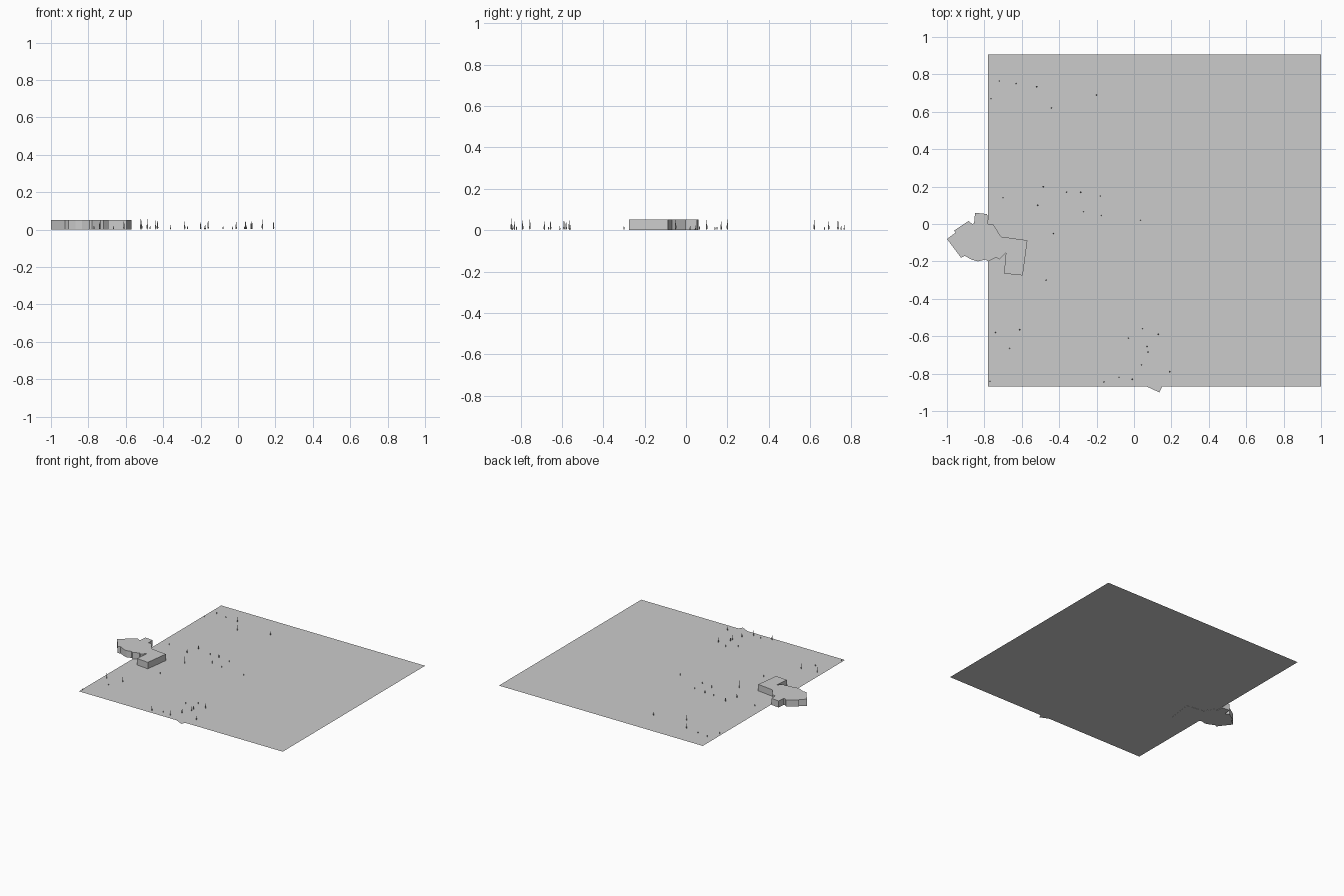
import bpy, bmesh
from math import cos, sin, tau

if "Cube" in bpy.data.objects:
    bpy.data.objects.remove(bpy.data.objects["Cube"])


def make_object(name, bm):
    bmesh.ops.recalc_face_normals(bm, faces=bm.faces)
    mesh = bpy.data.meshes.new(name)
    bm.to_mesh(mesh)
    bm.free()
    ob = bpy.data.objects.new(name, mesh)
    bpy.context.collection.objects.link(ob)
    return ob


def prism(name, outline, z0, height=0.0):
    """Flat polygon, extruded upward when a height is given."""
    bm = bmesh.new()
    face = bm.faces.new([bm.verts.new((x, y, z0)) for x, y in outline])
    if height:
        ext = bmesh.ops.extrude_face_region(bm, geom=[face], use_keep_orig=True)
        for v in ext["geom"]:
            if isinstance(v, bmesh.types.BMVert):
                v.co.z += height
    return make_object(name, bm)


# Thin ground sheet
ground = prism("ground_sheet", [(-0.78, -0.87), (1.0, -0.87),
                                (1.0, 0.905), (-0.78, 0.905)], 0.001)
ground.data.flip_normals() if ground.data.polygons[0].normal.z < 0 else None

# Small flat patch peeking out past the front edge
prism("front_patch", [(0.07, -0.87), (0.135, -0.9), (0.15, -0.87)], 0.001)

# Raised building block with irregular footprint
prism("building_block", [
    (-1.0, -0.08), (-0.955, -0.047), (-0.962, -0.035), (-0.885, 0.016),
    (-0.865, 0.0), (-0.855, 0.003), (-0.85, 0.06), (-0.785, 0.053),
    (-0.78, 0.0), (-0.755, 0.0), (-0.71, -0.068), (-0.57, -0.087),
    (-0.595, -0.275), (-0.695, -0.265), (-0.685, -0.155), (-0.72, -0.19),
    (-0.735, -0.178), (-0.78, -0.2), (-0.795, -0.19), (-0.835, -0.2),
    (-0.87, -0.19), (-0.905, -0.17), (-0.925, -0.18)], 0.0, 0.052)

# Slender tree spikes: tall and short groups
tall = [(-0.52, 0.735), (-0.44, 0.62), (-0.2, 0.69), (-0.485, 0.2),
        (-0.515, 0.1), (-0.285, 0.17), (-0.43, -0.05), (-0.61, -0.565),
        (-0.74, -0.58), (0.13, -0.59), (0.07, -0.655), (0.075, -0.685),
        (0.04, -0.755), (0.19, -0.79), (-0.01, -0.83), (-0.16, -0.845)]
short = [(-0.72, 0.765), (-0.63, 0.75), (-0.765, 0.67), (-0.27, 0.065),
         (-0.175, 0.045), (-0.665, -0.665), (-0.77, -0.84), (0.035, 0.02),
         (-0.18, 0.15), (-0.36, 0.17), (-0.08, -0.82), (-0.03, -0.61),
         (0.046, -0.56), (-0.47, -0.3), (-0.7, 0.14)]


def spikes(name, spots, height, radius):
    bm = bmesh.new()
    for i, (x, y) in enumerate(spots):
        h = height * (1 - 0.1 * (i % 3))
        tip = bm.verts.new((x, y, h))
        ring = [bm.verts.new((x + radius * cos(tau * k / 4),
                              y + radius * sin(tau * k / 4), 0.001 + 0.15 * h))
                for k in range(4)]
        foot = bm.verts.new((x, y, 0.001))
        for a, b in zip(ring, ring[1:] + ring[:1]):
            bm.faces.new((a, b, tip))
            bm.faces.new((b, a, foot))
    return make_object(name, bm)


spikes("tall_trees", tall, 0.058, 0.004)
spikes("short_trees", short, 0.028, 0.003)
